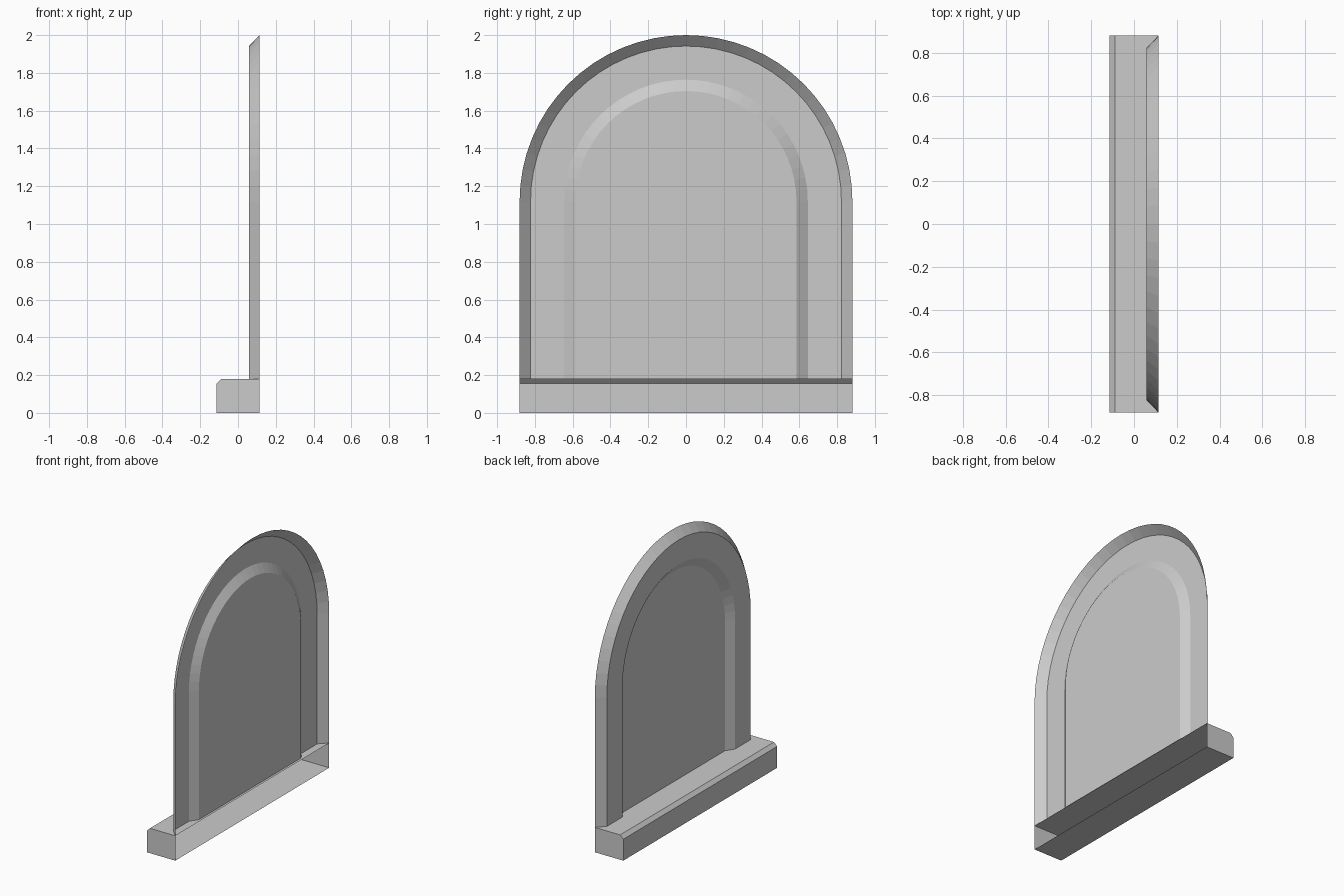
import bpy
import bmesh
from math import cos, sin, pi

cube = bpy.data.objects.get("Cube")
if cube:
    bpy.data.objects.remove(cube)

HALF_W = 0.881      # half width of the panel and base
DEPTH = 0.114       # half depth of the base
BASE_H = 0.18
SPRING = 2 - HALF_W  # height where the arch begins
CHAMFER = 0.025
SEGMENTS = 32

grey = bpy.data.materials.new("plain grey")
grey.use_nodes = True
colour = (0.6, 0.6, 0.6, 1)
grey.diffuse_color = colour
grey.node_tree.nodes["Principled BSDF"].inputs["Base Color"].default_value = colour


def make_object(name, bm):
    mesh = bpy.data.meshes.new(name)
    bm.to_mesh(mesh)
    bm.free()
    mesh.materials.append(grey)
    obj = bpy.data.objects.new(name, mesh)
    bpy.context.collection.objects.link(obj)
    return obj


def bridge(bm, a, b):
    for i in range(len(a) - 1):
        bm.faces.new((a[i], a[i + 1], b[i + 1], b[i]))


def arch(bm, radius, x):
    """Open arch outline: straight legs with a half circle on top."""
    points = [(radius, BASE_H)]
    for i in range(SEGMENTS + 1):
        a = pi * i / SEGMENTS
        points.append((radius * cos(a), SPRING + radius * sin(a)))
    points.append((-radius, BASE_H))
    return [bm.verts.new((x, y, z)) for y, z in points]


# Arched panel: sloped rim, flat border, bevelled step and raised centre
bm = bmesh.new()
back = 0.058
rings = [arch(bm, r, x) for r, x in (
    (HALF_W, DEPTH), (HALF_W - 0.058, back), (0.645, back), (0.585, back + 0.039))]
for outer, inner in zip(rings, rings[1:]):
    bridge(bm, outer, inner)
bm.faces.new(rings[-1])
make_object("arched_panel", bm)

# Base: hollow chamfered shell, open along the panel side
bm = bmesh.new()
profile = [(DEPTH, 0), (-DEPTH, 0), (-DEPTH, BASE_H - CHAMFER),
           (-DEPTH + CHAMFER, BASE_H), (DEPTH, BASE_H)]
ends = [[bm.verts.new((x, y, z)) for x, z in profile] for y in (-HALF_W, HALF_W)]
bridge(bm, *ends)
for end in ends:
    bm.faces.new(end)
bmesh.ops.recalc_face_normals(bm, faces=bm.faces)
make_object("base", bm)
